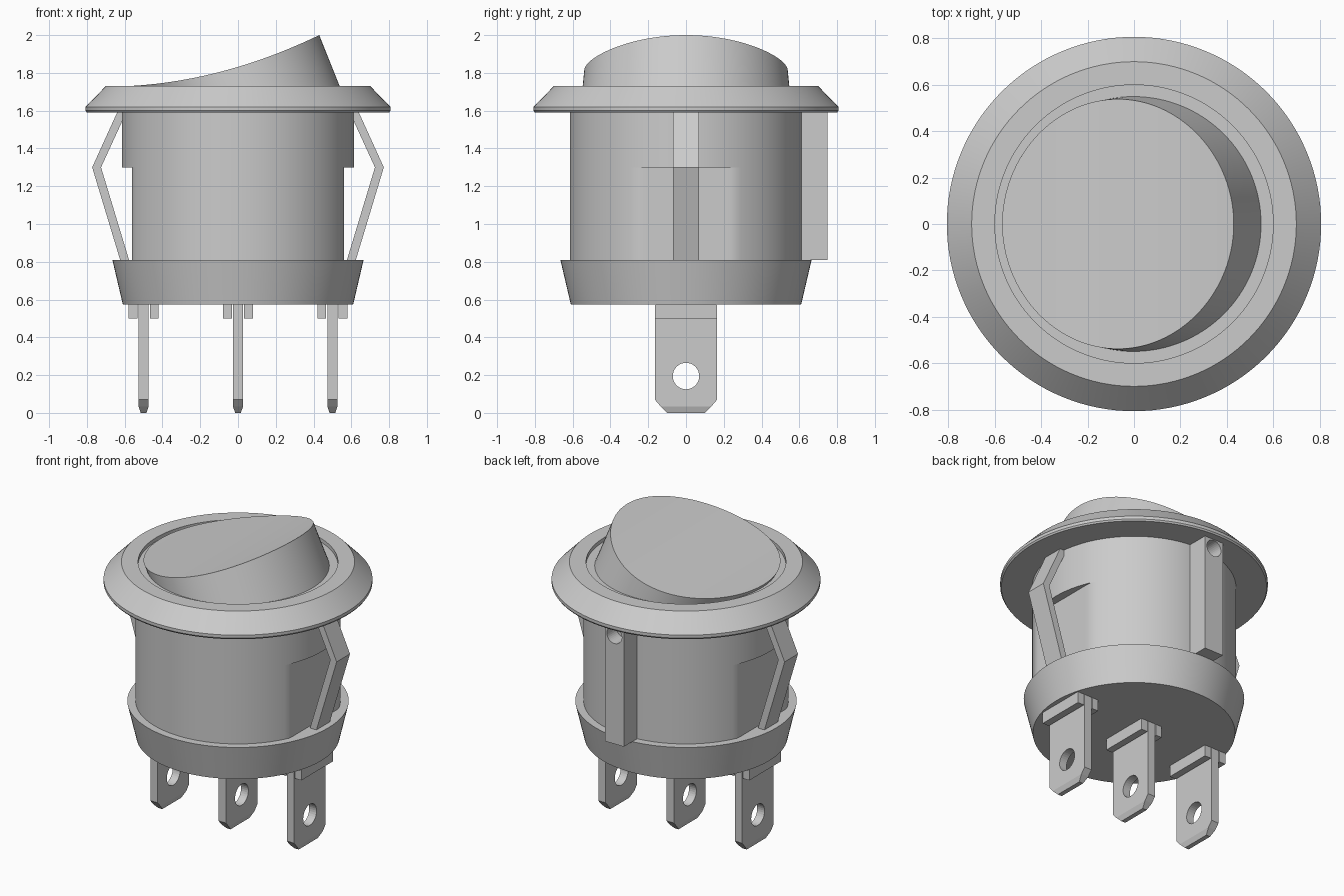
import bpy, bmesh, math
from mathutils import Matrix

cube = bpy.data.objects.get("Cube")
if cube:
    bpy.data.objects.remove(cube, do_unlink=True)

grey = bpy.data.materials.new("light grey")
grey.use_nodes = True
COLOR = (0.6, 0.6, 0.6, 1)
grey.diffuse_color = COLOR
grey.node_tree.nodes["Principled BSDF"].inputs["Base Color"].default_value = COLOR
SEG = 128


def finish(name, bm, smooth=False):
    bmesh.ops.recalc_face_normals(bm, faces=bm.faces)
    mesh = bpy.data.meshes.new(name)
    bm.to_mesh(mesh)
    bm.free()
    mesh.materials.append(grey)
    obj = bpy.data.objects.new(name, mesh)
    bpy.context.scene.collection.objects.link(obj)
    if smooth:
        bpy.ops.object.select_all(action="DESELECT")
        obj.select_set(True)
        bpy.context.view_layer.objects.active = obj
        bpy.ops.object.shade_smooth_by_angle(angle=math.radians(25))
    return obj


def loft(name, rings, smooth=False):
    """Skin a stack of equal-length point rings and cap both ends."""
    bm = bmesh.new()
    loops = [[bm.verts.new(p) for p in ring] for ring in rings]
    for a, b in zip(loops, loops[1:]):
        for i in range(len(a)):
            j = (i + 1) % len(a)
            bm.faces.new((a[i], a[j], b[j], b[i]))
    bm.faces.new(loops[0])
    bm.faces.new(loops[-1])
    return finish(name, bm, smooth)


def circle(r, z, limit=9):
    """Horizontal ring whose sides are flattened at x = +-limit."""
    ring = []
    for i in range(SEG):
        a = math.tau * i / SEG
        ring.append((max(-limit, min(limit, r * math.cos(a))), r * math.sin(a), z))
    return ring


def box(name, x0, x1, y0, y1, z0, z1):
    return loft(name, [[(x0, y0, z), (x1, y0, z), (x1, y1, z), (x0, y1, z)] for z in (z0, z1)])


def drill(obj, centre, r, depth, axis):
    """Cut a round hole and bake the result into the mesh."""
    bm = bmesh.new()
    turn = Matrix.Rotation(math.pi / 2, 4, axis)
    bmesh.ops.create_cone(bm, cap_ends=True, segments=32, radius1=r, radius2=r,
                          depth=depth, matrix=Matrix.Translation(centre) @ turn)
    cutter = finish("hole_cutter", bm)
    cutter.hide_render = True
    mod = obj.modifiers.new("hole", "BOOLEAN")
    mod.operation = "DIFFERENCE"
    mod.solver = "EXACT"
    mod.object = cutter
    graph = bpy.context.evaluated_depsgraph_get()
    baked = bpy.data.meshes.new_from_object(obj.evaluated_get(graph))
    obj.modifiers.clear()
    obj.data = baked
    bpy.data.objects.remove(cutter, do_unlink=True)


# Housing: tapered base, flattened lower barrel, round upper barrel, bezel
loft("base_collar", [circle(0.61, 0.575), circle(0.665, 0.81)], True)
loft("lower_barrel", [circle(0.615, 0.81, 0.56), circle(0.615, 1.3, 0.56)], True)
loft("upper_barrel", [circle(0.615, 1.3), circle(0.615, 1.59)], True)
bezel = [(0.8, 1.59), (0.807, 1.6), (0.807, 1.62), (0.7, 1.73), (0.6, 1.73), (0.6, 1.705)]
loft("bezel", [circle(r, z) for r, z in bezel], True)


# Rocker: leaning round button with a concave top
def top_height(x):
    return 1.832 + 0.299 * x + 0.213 * x * x


def rocker_point(a, z):
    h = z - 1.7
    lean = 0.5 - 0.1 * math.cos(a)
    return (0.55 * math.cos(a) - lean * h, (0.55 - 0.1 * h) * math.sin(a), z)


def rocker_rim(a):
    z = 1.8
    for _ in range(30):
        z = top_height(rocker_point(a, z)[0])
    return rocker_point(a, z)


bm = bmesh.new()
angles = [math.tau * i / SEG for i in range(SEG)]
low = [bm.verts.new(rocker_point(a, 1.7)) for a in angles]
rim = [bm.verts.new(rocker_rim(a)) for a in angles]
for i in range(SEG):
    j = (i + 1) % SEG
    bm.faces.new((low[i], low[j], rim[j], rim[i]))
for i in range(SEG // 2):
    strip = [rim[i], rim[i + 1], rim[-i - 1], rim[-i % SEG]]
    bm.faces.new(list(dict.fromkeys(strip)))
bm.faces.new(low)
finish("rocker", bm, True)

# Bent spring clips on both sides
clip = [(0.64, 1.59), (0.772, 1.3), (0.624, 0.81), (0.577, 0.81), (0.725, 1.3), (0.592, 1.59)]
for side, label in ((1, "left"), (-1, "right")):
    loft(label + "_clip", [[(side * x, y, z) for x, z in clip] for y in (-0.07, 0.07)])

# Locating rib at the back with a round recess under the bezel
rib = box("back_rib", -0.07, 0.07, 0.56, 0.75, 0.81, 1.59)
drill(rib, (0, 0.75, 1.53), 0.055, 0.2, "X")

# Terminals: drilled blades with tapered tips, each held by two lugs
for cx, label in ((-0.5, "right"), (0, "middle"), (0.5, "left")):
    sections = [(0.015, 0.1, 0), (0.027, 0.135, 0.035), (0.027, 0.165, 0.07), (0.027, 0.165, 0.6)]
    rings = [[(cx - t, -w, z), (cx + t, -w, z), (cx + t, w, z), (cx - t, w, z)]
             for t, w, z in sections]
    blade = loft(label + "_terminal", rings)
    drill(blade, (cx, 0, 0.195), 0.07, 0.2, "Y")
    for s in (-1, 1):
        inner, outer = sorted((cx + s * 0.033, cx + s * 0.08))
        box(label + "_terminal_lug", inner, outer, -0.165, 0.165, 0.5, 0.58)
